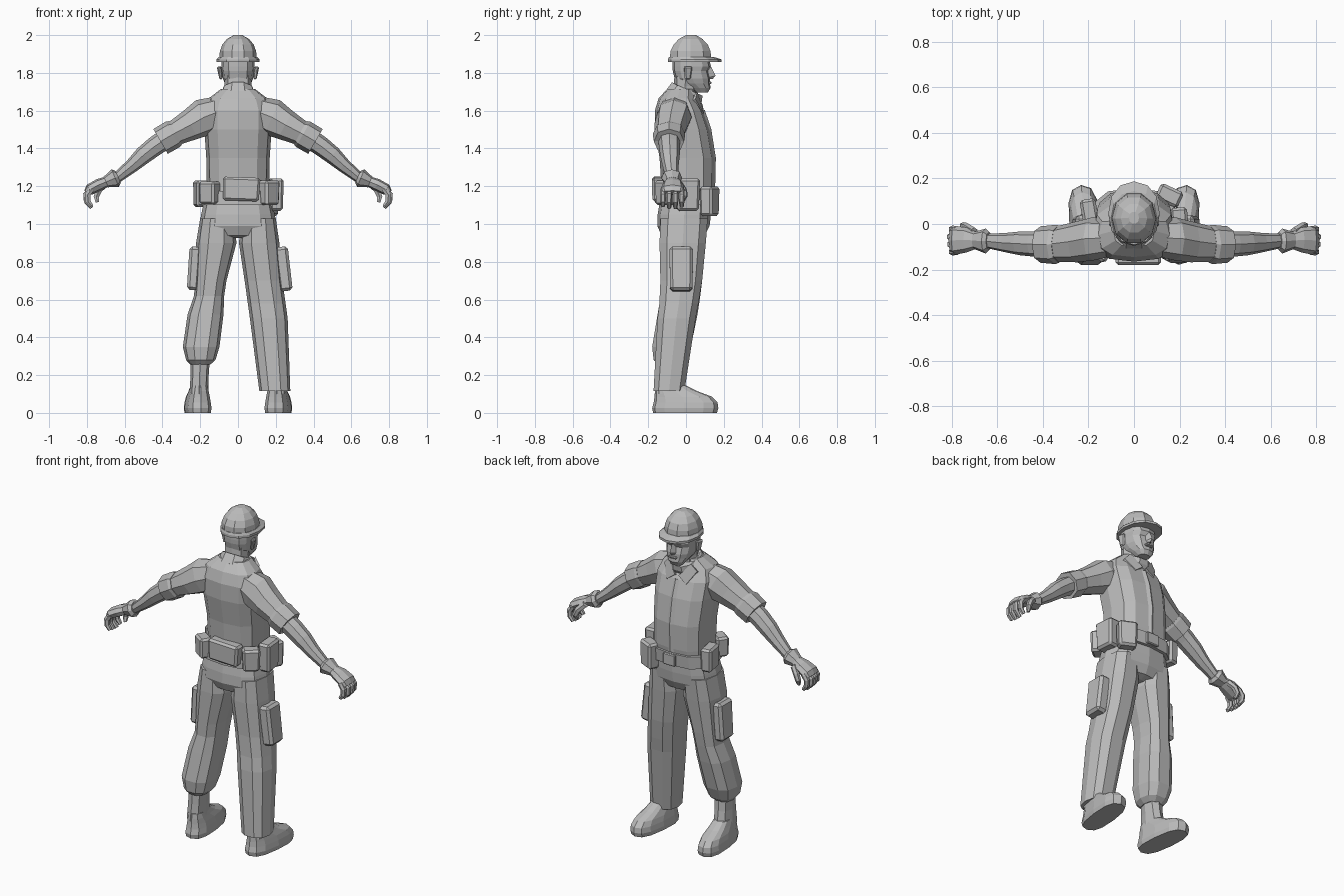
import bpy, bmesh, math
from mathutils import Vector, Matrix

grey = bpy.data.materials.new("plain_grey")
grey.diffuse_color = (0.5, 0.5, 0.5, 1)


def finish(name, bm):
    bmesh.ops.recalc_face_normals(bm, faces=bm.faces)
    me = bpy.data.meshes.new(name)
    bm.to_mesh(me)
    bm.free()
    me.materials.append(grey)
    ob = bpy.data.objects.new(name, me)
    bpy.context.collection.objects.link(ob)
    return ob


def skin(name, rings):
    """Join rings of points into a closed flat-faced body."""
    bm = bmesh.new()
    vs = [[bm.verts.new(p) for p in r] for r in rings]
    n = len(vs[0])
    for a, b in zip(vs, vs[1:]):
        for i in range(n):
            j = (i + 1) % n
            bm.faces.new((a[i], a[j], b[j], b[i]))
    bm.faces.new(vs[0])
    bm.faces.new(vs[-1])
    return finish(name, bm)


def ring(c, u, v, n, p):
    pts = []
    for i in range(n):
        t = 2 * math.pi * i / n
        a, b = round(math.cos(t), 6), round(math.sin(t), 6)
        pts.append(Vector(c) + u * math.copysign(abs(a) ** p, a) + v * math.copysign(abs(b) ** p, b))
    return pts


def stack(name, rows, n=12, p=0.85):
    """Horizontal rings: z, x centre, x radius, back y, front y."""
    return skin(name, [ring((cx, (y0 + y1) / 2, z), Vector((rx, 0, 0)),
                            Vector((0, (y1 - y0) / 2, 0)), n, p) for z, cx, rx, y0, y1 in rows])


def tube(name, rows, ref, n=8, p=0.9):
    """Rings across a path: x, y, z, radius along ref, radius across."""
    pts = [Vector(r[:3]) for r in rows]
    out = []
    for i, r in enumerate(rows):
        t = (pts[min(i + 1, len(pts) - 1)] - pts[max(i - 1, 0)]).normalized()
        w = t.cross(ref).normalized()
        out.append(ring(pts[i], ref * r[3], w * r[4], n, p))
    return skin(name, out)


def block(name, c, size, rz=0, ry=0, taper=1.0, bevel=0.012):
    bm = bmesh.new()
    bmesh.ops.create_cube(bm, size=1)
    for v in bm.verts:
        k = taper if v.co.z < 0 else 1
        v.co = Vector((v.co.x * size[0] * k, v.co.y * size[1] * k, v.co.z * size[2]))
    if bevel:
        bmesh.ops.bevel(bm, geom=bm.edges[:], offset=bevel, segments=1, affect='EDGES')
    rot = Matrix.Rotation(math.radians(rz), 4, 'Z') @ Matrix.Rotation(math.radians(ry), 4, 'Y')
    bm.transform(Matrix.Translation(c) @ rot)
    return finish(name, bm)


X, Y = Vector((1, 0, 0)), Vector((0, 1, 0))

# Torso with waistcoat, and its front closing strip
stack("torso", [(1.08, 0, .17, -.13, .13), (1.2, 0, .165, -.13, .148), (1.35, 0, .168, -.14, .15),
                (1.5, 0, .178, -.165, .125), (1.6, 0, .18, -.165, .09),
                (1.665, 0, .155, -.145, .05), (1.715, 0, .09, -.1, .04)], 12, .72)
tube("front_placket", [(0, .142, 1.18, .022, .012), (0, .146, 1.35, .022, .012),
                       (0, .122, 1.5, .02, .012), (0, .088, 1.6, .016, .012)], X, 4, 1)
# Open collar, high at the back
tube("collar", [(0, -.03, 1.65, .105, .1), (0, .005, 1.70, .088, .098), (0, .01, 1.712, .08, .088)], X, 10)
for s in (-1, 1):
    skin("collar_flap", [[(s * .075, .06, 1.70), (s * .012, .09, 1.625), (s * .065, .095, 1.585), (s * .11, .05, 1.66)],
                         [(s * .075, .05, 1.69), (s * .012, .075, 1.62), (s * .065, .07, 1.58), (s * .11, .03, 1.65)]])

# Neck, head and face
stack("neck", [(1.62, 0, .075, -.08, .06), (1.73, 0, .07, -.065, .055), (1.8, 0, .075, -.06, .06)], 8)
stack("head", [(1.695, 0, .035, .05, .115), (1.72, 0, .055, .01, .13), (1.745, 0, .07, -.035, .127),
               (1.77, 0, .08, -.06, .128), (1.81, 0, .085, -.07, .118),
               (1.835, 0, .088, -.072, .132), (1.88, 0, .088, -.072, .12)], 12, .8)
skin("nose", [[(-.012, .112, 1.83), (.012, .112, 1.83), (0, .134, 1.83)],
              [(-.02, .118, 1.775), (.02, .118, 1.775), (0, .157, 1.785)],
              [(-.018, .118, 1.767), (.018, .118, 1.767), (0, .14, 1.767)]])
block("mouth", (0, .125, 1.748), (.05, .02, .014), bevel=.004)
for s in (-1, 1):
    block("ear", (s * .094, .01, 1.8), (.02, .045, .07), s * 15, s * 8, .7, .007)

# Hard hat
stack("helmet_shell", [(1.865, 0, .1, -.09, .14), (1.915, 0, .096, -.088, .135), (1.95, 0, .083, -.07, .12),
                       (1.98, 0, .058, -.04, .09), (2.0, 0, .022, 0, .055)], 10, .95)
stack("helmet_brim", [(1.858, 0, .113, -.096, .187), (1.872, 0, .113, -.096, .187), (1.885, 0, .1, -.09, .145)], 12, .92)

# Arms, sleeves and gloves
for s in (-1, 1):
    def limb(name, rows, n=8, ref=Y):
        tube(name, [(s * r[0],) + tuple(r[1:]) for r in rows], ref, n)

    limb("upper_sleeve", [(.09, -.06, 1.6, .08, .08), (.18, -.065, 1.565, .095, .1), (.25, -.078, 1.525, .09, .083),
                          (.34, -.088, 1.478, .078, .066)])
    limb("sleeve_cuff", [(.33, -.088, 1.483, .082, .07), (.345, -.09, 1.475, .086, .077),
                         (.41, -.09, 1.437, .08, .076), (.405, -.09, 1.44, .055, .055)])
    limb("forearm", [(.36, -.09, 1.465, .06, .055), (.44, -.088, 1.412, .055, .052), (.5, -.085, 1.365, .052, .048),
                     (.56, -.082, 1.31, .043, .038), (.64, -.075, 1.245, .032, .028)])
    limb("glove_cuff", [(.635, -.075, 1.25, .04, .035), (.65, -.075, 1.243, .055, .05),
                        (.70, -.072, 1.222, .038, .03)])
    limb("palm", [(.69, -.072, 1.226, .036, .028), (.735, -.07, 1.208, .055, .032),
                  (.785, -.072, 1.182, .063, .03), (.80, -.072, 1.165, .056, .018)])
    for k in range(4):
        y = -.122 + k * .033
        d = .008 * abs(k - 1.6)
        limb("finger", [(.775, y, 1.185, .014, .017), (.809 - d, y, 1.155, .016, .017),
                        (.807 - d, y, 1.12, .015, .015), (.775, y, 1.082 + d, .011, .011)], 6)
    limb("thumb", [(.70, -.035, 1.215, .02, .02), (.735, -.012, 1.18, .018, .018),
                   (.75, -.008, 1.145, .016, .016), (.745, -.02, 1.115, .01, .01)], 6)

# Trousers: seat, a gathered leg and a straight leg
stack("trouser_seat", [(1.14, 0, .175, -.135, .135), (1.05, 0, .195, -.15, .132), (.99, 0, .205, -.152, .125),
                       (.94, 0, .15, -.13, .1), (.925, 0, .06, -.09, .06)], 12, .75)
stack("gathered_trouser_leg", [(1.03, -.11, .09, -.14, .12), (.9, -.115, .107, -.145, .11), (.7, -.144, .083, -.14, .09),
                               (.62, -.153, .08, -.138, .08), (.52, -.172, .095, -.155, .065),
                               (.35, -.195, .097, -.183, .03), (.28, -.197, .078, -.175, .0),
                               (.255, -.2, .052, -.15, -.03)], 10, .8)
stack("straight_trouser_leg", [(1.03, .11, .09, -.14, .12), (.9, .112, .107, -.145, .11), (.7, .135, .1, -.14, .09),
                               (.58, .152, .1, -.145, .07), (.5, .163, .1, -.155, .055),
                               (.115, .195, .082, -.175, -.005)], 10, .8)

# Boots, toes turned slightly outward
for s in (-1, 1):
    stack("boot_shaft", [(.3, s * .2, .052, -.15, -.03), (.2, s * .203, .048, -.155, -.02),
                         (.1, s * .207, .05, -.165, .0)], 8)
    foot = stack("boot_foot", [(0, 0, .066, -.175, .165), (.025, 0, .07, -.18, .172), (.055, 0, .066, -.172, .168),
                               (.085, 0, .06, -.168, .14), (.115, 0, .052, -.165, .06),
                               (.145, 0, .045, -.16, .0)], 12, .75)
    foot.location = (s * .214, 0, 0)
    foot.rotation_euler.z = -s * math.radians(6)

# Belt, buckle and pouches
stack("belt", [(1.1, 0, .195, -.15, .152), (1.175, 0, .188, -.148, .158)], 12, .72)
block("belt_buckle", (0, .157, 1.138), (.08, .02, .07), bevel=.005)
block("back_pouch", (.017, -.145, 1.185), (.2, .07, .125), 0, 2, .95)
block("back_side_pouch", (-.15, -.115, 1.165), (.1, .075, .12), -35, 0, .95)
block("right_hip_pouch", (.2, .01, 1.155), (.075, .125, .17), 5, 0, .9)
block("right_back_pouch", (.165, -.11, 1.165), (.1, .075, .13), 40, 0, .92)
block("right_front_pouch", (.155, .125, 1.12), (.11, .075, .155), -25, 0, .92)
block("left_hip_pouch", (-.195, .05, 1.16), (.07, .12, .14), 10, 0, .92)

# Thigh pockets
block("left_thigh_pocket", (-.232, -.025, .765), (.065, .125, .23), 0, 4, .95, .015)
block("right_thigh_pocket", (.24, -.025, .762), (.075, .125, .235), 0, -7, .95, .015)
